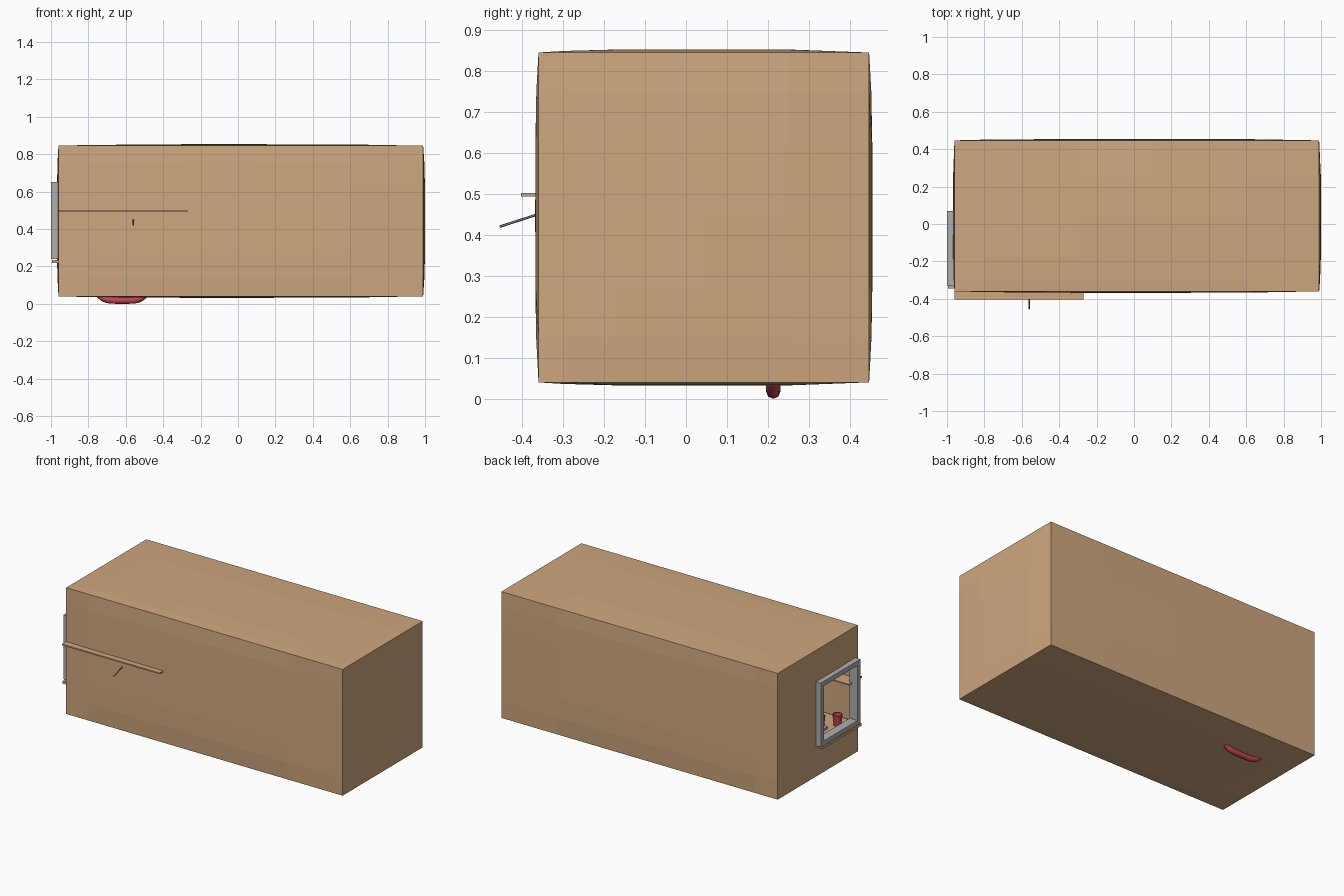
import bpy, bmesh, math
from mathutils import Vector

if "Cube" in bpy.data.objects:
    bpy.data.objects.remove(bpy.data.objects["Cube"])


def material(name, rgb):
    m = bpy.data.materials.new(name)
    m.diffuse_color = (*rgb, 1)
    m.use_nodes = True
    m.node_tree.nodes["Principled BSDF"].inputs["Base Color"].default_value = m.diffuse_color
    return m


TAN = material("tan", (0.62, 0.385, 0.21))
GREY = material("grey", (0.42, 0.42, 0.43))
DARK = material("dark_grey", (0.16, 0.16, 0.17))
RED = material("red", (0.55, 0.06, 0.08))


def finish(name, bm, mat):
    me = bpy.data.meshes.new(name)
    bm.to_mesh(me)
    bm.free()
    me.materials.append(mat)
    ob = bpy.data.objects.new(name, me)
    bpy.context.collection.objects.link(ob)
    return ob


def cuboid(bm, lo, hi):
    lo, hi = Vector(lo), Vector(hi)
    for v in bmesh.ops.create_cube(bm, size=1)["verts"]:
        v.co = Vector(lo[i] + (v.co[i] + 0.5) * (hi[i] - lo[i]) for i in range(3))


def block(name, lo, hi, mat):
    bm = bmesh.new()
    cuboid(bm, lo, hi)
    return finish(name, bm, mat)


def tube(name, pts, radius, mat, sides=2):
    cu = bpy.data.curves.new(name, "CURVE")
    cu.dimensions = "3D"
    cu.bevel_depth = radius
    cu.bevel_resolution = sides
    cu.use_fill_caps = True
    sp = cu.splines.new("POLY")
    sp.points.add(len(pts) - 1)
    for p, co in zip(sp.points, pts):
        p.co = (*co, 1)
    cu.materials.append(mat)
    ob = bpy.data.objects.new(name, cu)
    bpy.context.collection.objects.link(ob)
    return ob


def cup(name, x, y, z, r, h):
    # open cup: outer wall, rim, inner wall
    bm = bmesh.new()
    prof = [(r * 0.75, 0), (r, h), (r * 0.85, h), (r * 0.65, h * 0.1)]
    n = 16
    rings = [[bm.verts.new((x + q * math.cos(2 * math.pi * i / n),
                            y + q * math.sin(2 * math.pi * i / n), z + k))
              for i in range(n)] for q, k in prof]
    for a, b in zip(rings, rings[1:]):
        for i in range(n):
            bm.faces.new((a[i], a[(i + 1) % n], b[(i + 1) % n], b[i]))
    bm.faces.new(rings[0][::-1])
    bm.faces.new(rings[-1])
    return finish(name, bm, RED)


# room shell, slightly bulging, with a window opening in the left wall
LO, HI = Vector((-0.96, -0.36, 0.04)), Vector((0.99, 0.447, 0.845))
WIN = (-0.30, 0.04, 0.27, 0.62)          # y0, y1, z0, z1
bm = bmesh.new()
cuboid(bm, LO, HI)
cuts = [(-0.8, -0.3, 0.1, 0.6), (-0.30, -0.17, 0.04, 0.25), (0.15, 0.27, 0.45, 0.62, 0.75)]
for axis, vals in enumerate(cuts):
    no = Vector([float(i == axis) for i in range(3)])
    for c in vals:
        bmesh.ops.bisect_plane(bm, geom=bm.verts[:] + bm.edges[:] + bm.faces[:],
                               plane_co=no * c, plane_no=no)
hole = []
for f in bm.faces:
    c = f.calc_center_median()
    if c.x < LO.x + 1e-4 and WIN[0] < c.y < WIN[1] and WIN[2] < c.z < WIN[3]:
        hole.append(f)
bmesh.ops.delete(bm, geom=hole, context="FACES")
mid, half = (LO + HI) / 2, (HI - LO) / 2
for v in bm.verts:
    u = [(v.co[i] - mid[i]) / half[i] for i in range(3)]
    for a in range(3):
        if abs(u[a]) > 0.999:
            amount = min(1 - abs(u[b]) ** 4 for b in range(3) if b != a)
            size = 0.01 if (a == 0 and u[a] > 0) else 0.008
            v.co[a] += math.copysign(size * max(amount, 0), u[a])
finish("room_shell", bm, TAN)

# window frame: four bars
bm = bmesh.new()
x0, x1, t = -1.0, -0.945, 0.03
y0, y1, z0, z1 = -0.33, 0.07, 0.24, 0.65
cuboid(bm, (x0, y0, z0), (x1, y0 + t, z1))
cuboid(bm, (x0, y1 - t, z0), (x1, y1, z1))
cuboid(bm, (x0, y0 + t, z0), (x1, y1 - t, z0 + t))
cuboid(bm, (x0, y0 + t, z1 - t), (x1, y1 - t, z1))
finish("window_frame", bm, GREY)

# counter under the window and shelf through the front wall
block("counter_top", (-0.995, -0.345, 0.218), (-0.30, 0.04, 0.235), TAN)
block("wall_shelf", (-0.96, -0.403, 0.494), (-0.27, -0.27, 0.502), TAN)

# thin rod poking out through the front wall
tube("rod", [(-0.56, -0.455, 0.42), (-0.56, -0.365, 0.449), (-0.56, -0.29, 0.474)], 0.003, DARK)

# cups and small dish on the counter
cup("cup_near", -0.898, -0.244, 0.235, 0.03, 0.07)
cup("cup_far", -0.82, -0.19, 0.235, 0.025, 0.06)
block("dish", (-0.88, -0.17, 0.235), (-0.80, -0.10, 0.25), GREY)

# red curved runner showing under the floor
arc = []
for i in range(13):
    s = -1 + i / 6
    arc.append((-0.62 + 0.122 * s, 0.213, 0.0175 + 0.03 * abs(s) ** 5))
tube("curved_runner", arc, 0.0175, RED)
